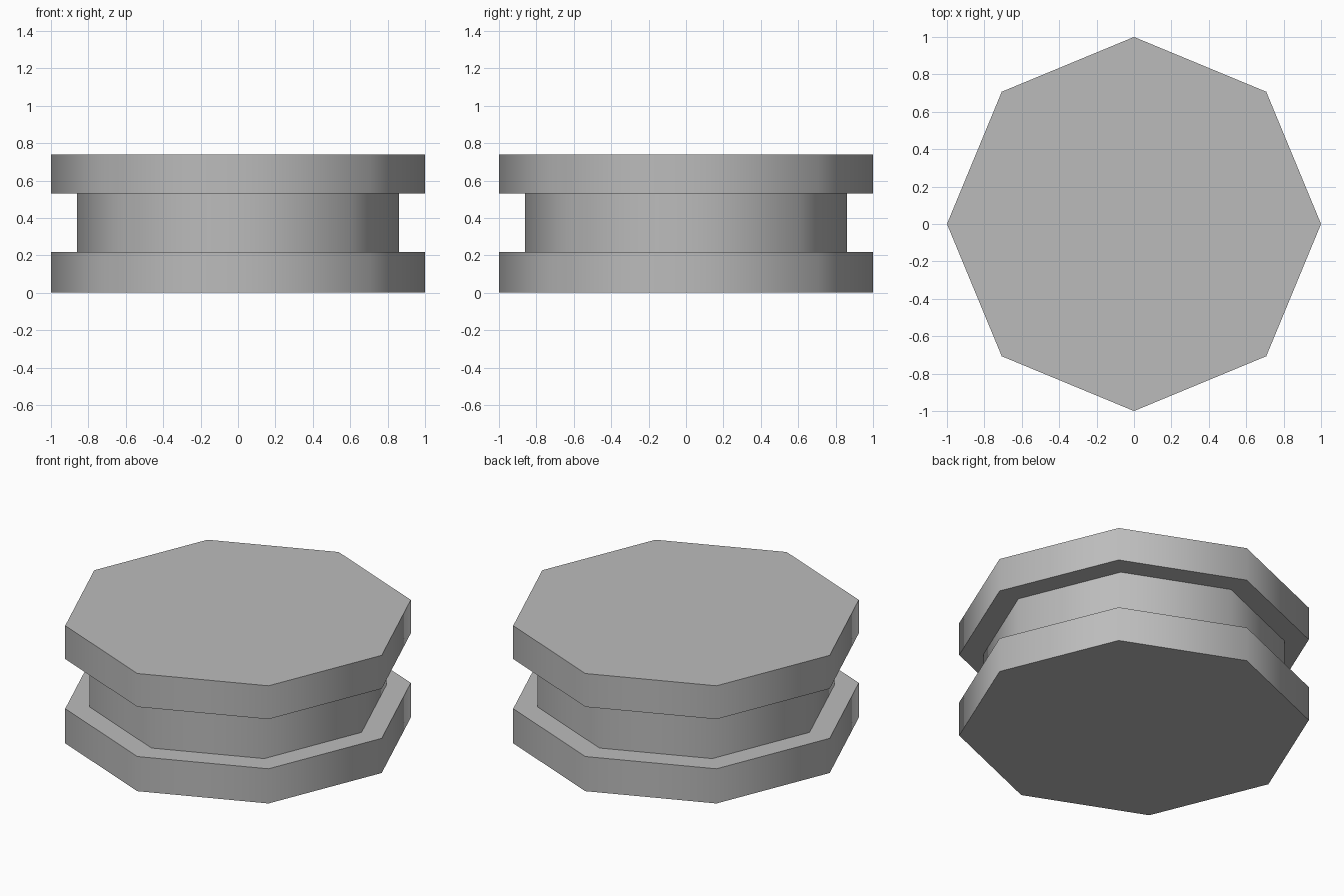
import bpy
import math

SIDES = 8

cube = bpy.data.objects.get("Cube")
if cube:
    bpy.data.objects.remove(cube, do_unlink=True)

# Single plain grey finish
grey = bpy.data.materials.new("plain_grey")
grey.use_nodes = True
colour = (0.5, 0.5, 0.5, 1.0)
grey.diffuse_color = colour
grey.node_tree.nodes["Principled BSDF"].inputs["Base Color"].default_value = colour


def octagon_disc(name, radius, bottom, top, caps="NGON"):
    """Eight-sided disc with corners on the axes, smooth sides and crisp rims."""
    bpy.ops.mesh.primitive_cylinder_add(
        vertices=SIDES, radius=radius, depth=top - bottom,
        end_fill_type=caps, location=(0, 0, (bottom + top) / 2))
    disc = bpy.context.object
    disc.name = disc.data.name = name
    disc.data.materials.append(grey)
    bpy.ops.object.shade_smooth_by_angle(angle=math.radians(60))
    return disc


# Two wide flanges joined by a narrower open-ended core
octagon_disc("lower_flange", 1.0, 0.0, 0.218)
octagon_disc("core", 0.86, 0.218, 0.53, caps="NOTHING")
octagon_disc("upper_flange", 1.0, 0.53, 0.74)
